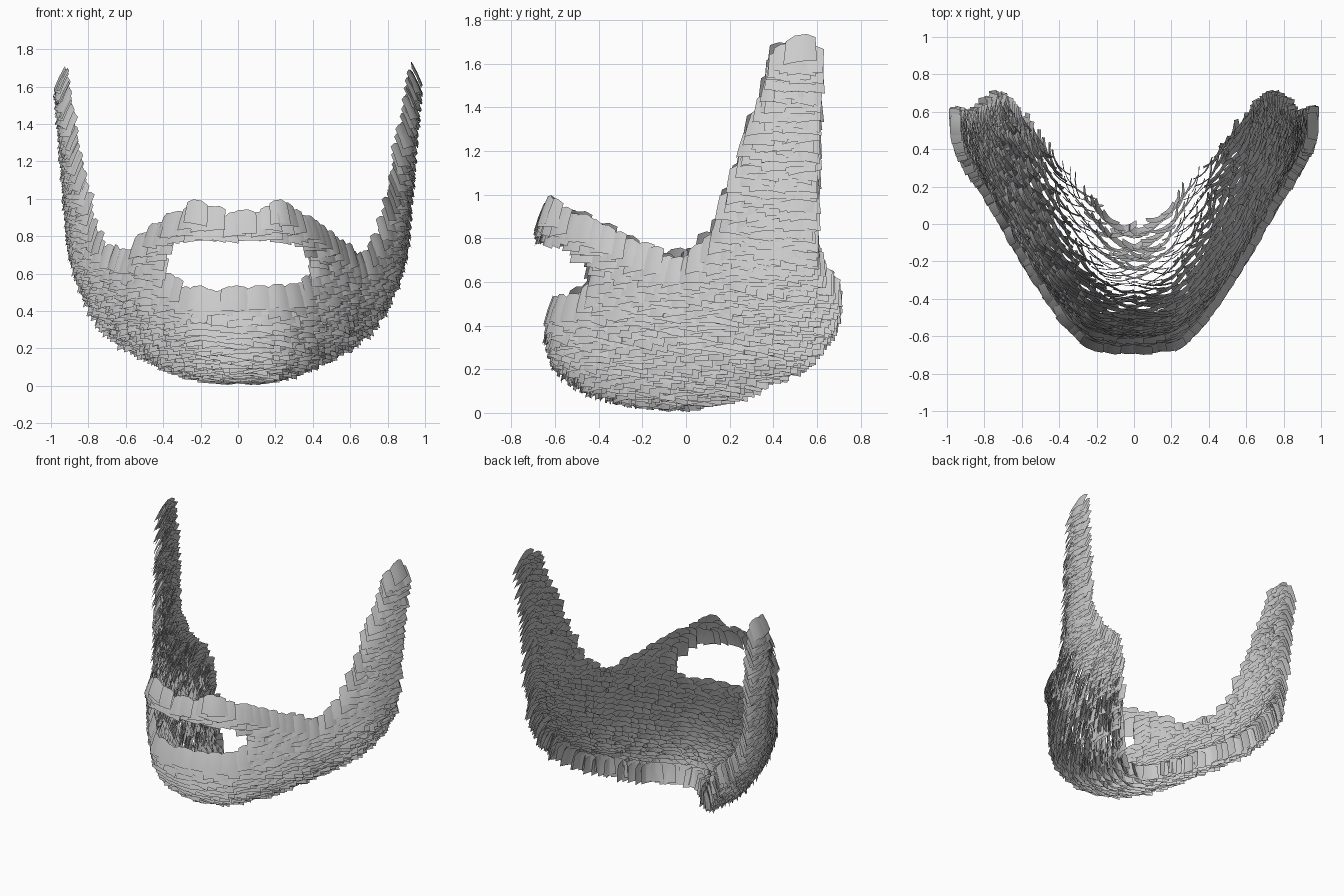
import bpy, bmesh, math, random
from mathutils import Vector, Matrix

random.seed(4)
if "Cube" in bpy.data.objects:
    bpy.data.objects.remove(bpy.data.objects["Cube"])

grey = bpy.data.materials.new("beard_grey")
grey.use_nodes = True
colour = (0.6, 0.6, 0.6, 1)
grey.diffuse_color = colour
grey.node_tree.nodes["Principled BSDF"].inputs["Base Color"].default_value = colour

# Stations from chin to ear: outer x, y, inner x, y, then heights of
# inner edge, jaw turn and top edge
STATIONS = [
    (0.00, -0.64, 0.00, -0.02, 0.02, 0.36, 0.92),
    (0.25, -0.59, 0.12, 0.04, 0.02, 0.38, 0.97),
    (0.45, -0.40, 0.25, 0.16, 0.05, 0.45, 0.88),
    (0.62, -0.16, 0.39, 0.31, 0.11, 0.54, 0.74),
    (0.77, 0.11, 0.53, 0.47, 0.18, 0.62, 0.82),
    (0.86, 0.31, 0.64, 0.57, 0.27, 0.68, 1.38),
    (0.89, 0.44, 0.71, 0.63, 0.38, 0.72, 1.71),
    (0.90, 0.54, 0.78, 0.64, 0.50, 0.74, 1.66),
]
LAST = len(STATIONS) - 1
LENGTH, WIDTH = 0.14, 0.135
ROW = 0.045
UNDER_ROWS = 19


def station(s):
    """Smooth interpolation along the stations."""
    i = min(int(s), LAST - 1)
    t = s - i
    p1, p2 = STATIONS[i], STATIONS[i + 1]
    if i:
        p0 = STATIONS[i - 1]
    else:
        p0 = [v * k for v, k in zip(STATIONS[1], (-1, 1, -1, 1, 1, 1, 1))]
    p3 = STATIONS[min(i + 2, LAST)]
    return [b + 0.5 * t * (c - a + t * (2*a - 5*b + 4*c - d + t * (3*(b - c) + d - a)))
            for a, b, c, d in zip(p0, p1, p2, p3)]


def add_card(bm, tip, out, tilt, yaw):
    """One domed hair card hanging from inside, with its tip on the surface."""
    out = Matrix.Rotation(random.uniform(-yaw, yaw), 3, 'Z') @ out
    drop = (out * tilt - Vector((0, 0, 1))).normalized()
    side = Vector((-out.y, out.x, 0))
    face = side.cross(drop).normalized()
    if face.dot(out) < 0:
        face = -face
    side = (side + drop * random.uniform(-0.2, 0.2)).normalized()
    width = WIDTH * random.uniform(0.85, 1.2)
    rows = []
    for along in (0, 0.5, 1):
        row = []
        for a in (-1, -0.4, 0.4, 1):
            p = tip - drop * LENGTH * (along - 0.15 * along * a * a)
            p += side * a * width / 2 * (1 - 0.12 * along)
            p += face * (0.012 * (1 - a * a) + 0.012 * along * (1 - along))
            row.append(bm.verts.new(p))
        rows.append(row)
    for lower, upper in zip(rows, rows[1:]):
        for j in range(3):
            quad = bm.faces.new((lower[j], lower[j+1], upper[j+1], upper[j]))
            quad.normal_update()
            if quad.normal.dot(face) < 0:
                quad.normal_flip()
            quad.smooth = True


def in_mouth(x, z):
    """True where a card would cover the mouth opening."""
    half = 0.13 * math.sqrt(max(0, 1 - (x / 0.41) ** 4))
    return half > 0 and z < 0.64 + half and z + LENGTH * 0.9 > 0.67 - half


def add_column(bm, s, sign):
    """One column of cards from the top edge down to the inner edge."""
    ox, oy, ix, iy, low, turn, top = station(s)
    ahead, behind = station(s + 0.02), station(max(s - 0.02, 0))
    along = Vector((ahead[0] - behind[0], ahead[1] - behind[1], 0)).normalized()
    out = Vector((sign * abs(along.y), -along.x, 0))
    shift = random.uniform(-0.015, 0.015)

    # Side whiskers, cheeks and moustache
    z = turn + shift
    while z < top - LENGTH * 0.8:
        if not in_mouth(ox, z):
            lean = max(0, z - 0.65)
            x = ox + 0.085 * lean * (ox > 0.6)
            y = oy - 0.3 * lean * (ox < 0.6) + 0.03 * lean * (ox > 0.6)
            tip = Vector((sign * x, y, z + random.uniform(-0.008, 0.008)))
            add_card(bm, tip, out, 0.33 + 0.25 * min(lean, 0.6), 0.2)
        z += ROW

    # Chin and underside of the jaw, flatter towards the ears
    power = 0.8 + 0.08 * s
    for r in range(1, UNDER_ROWS + 1):
        angle = math.pi / 2 * r / UNDER_ROWS
        inward = 1 - max(0, math.cos(angle)) ** power
        x = ox + (ix - ox) * inward
        z = turn - (turn - low) * math.sin(angle) ** power + shift * 0.4
        if not in_mouth(x, z):
            tip = Vector((sign * x, oy + (iy - oy) * inward, z))
            tilt = 0.35 - 0.7 * inward * max(0, 1 - 1.3 * s / LAST)
            add_card(bm, tip, out, tilt, 0.2 + 0.3 * inward)


bm = bmesh.new()
COLUMNS = 34
for c in range(COLUMNS):
    for sign in (-1, 1):
        add_column(bm, (c + 0.4) / COLUMNS * LAST, sign)

mesh = bpy.data.meshes.new("beard")
bm.to_mesh(mesh)
bm.free()
mesh.materials.append(grey)
beard = bpy.data.objects.new("beard", mesh)
bpy.context.collection.objects.link(beard)
